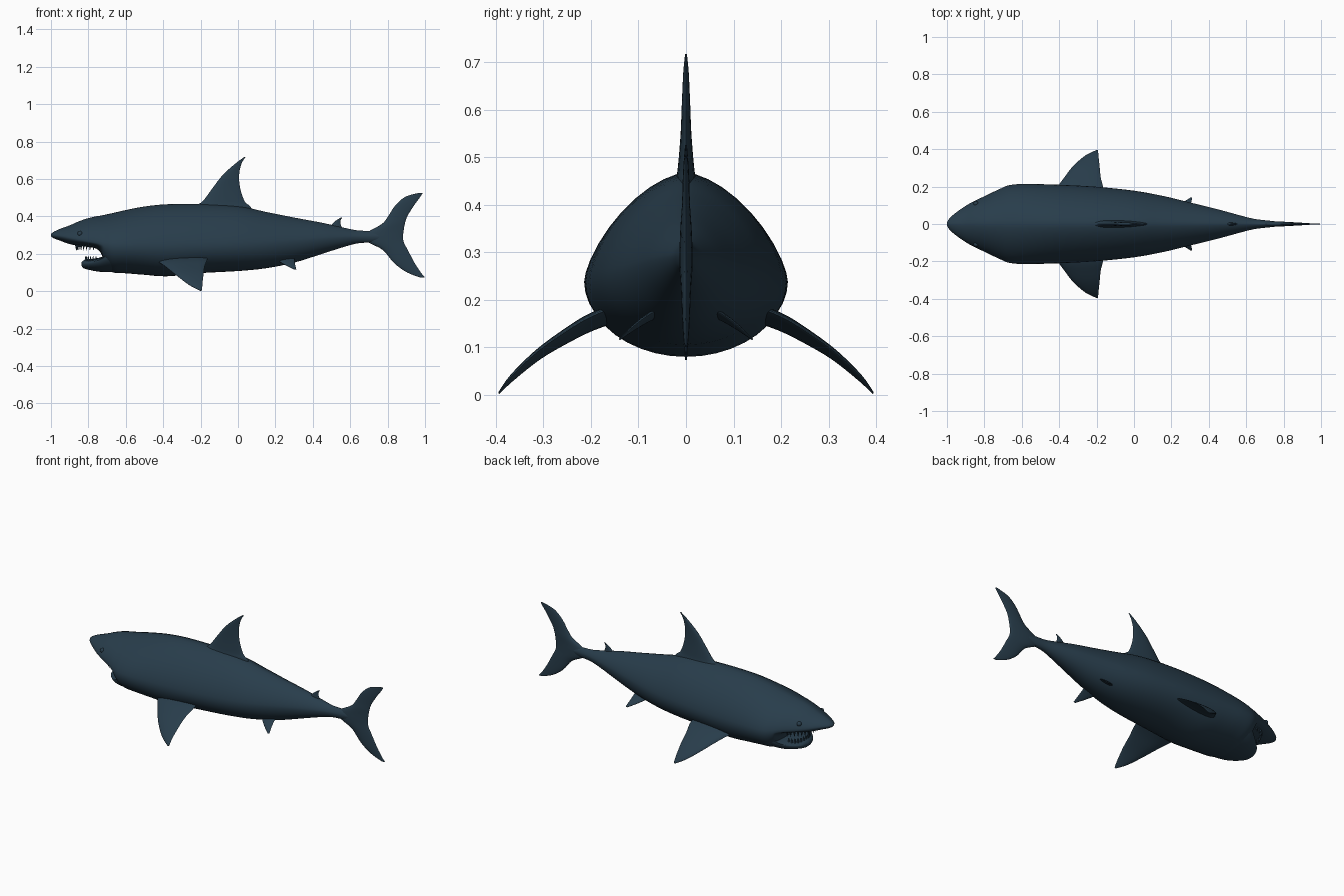
import bpy, bmesh, math
from mathutils import Vector, Matrix

if "Cube" in bpy.data.objects:
    bpy.data.objects.remove(bpy.data.objects["Cube"], do_unlink=True)

skin = bpy.data.materials.new("dark slate blue")
skin.use_nodes = True
COLOUR = (0.021, 0.046, 0.070, 1)
skin.diffuse_color = COLOUR
skin.node_tree.nodes["Principled BSDF"].inputs["Base Color"].default_value = COLOUR


def finish(name, bm):
    bmesh.ops.recalc_face_normals(bm, faces=bm.faces)
    mesh = bpy.data.meshes.new(name)
    bm.to_mesh(mesh)
    bm.free()
    mesh.materials.append(skin)
    obj = bpy.data.objects.new(name, mesh)
    bpy.context.collection.objects.link(obj)
    bpy.ops.object.select_all(action='DESELECT')
    obj.select_set(True)
    bpy.context.view_layer.objects.active = obj
    bpy.ops.object.shade_smooth_by_angle(angle=math.radians(50))
    return obj


def smooth_rows(rows, steps=4):
    """Pass a smooth curve through rows of numbers."""
    rows = [Vector(r) for r in rows]
    out = []
    for i in range(len(rows) - 1):
        p1, p2 = rows[i], rows[i + 1]
        p0, p3 = rows[max(i - 1, 0)], rows[min(i + 2, len(rows) - 1)]
        for s in range(steps):
            t = s / steps
            out.append(p1 + (p2 - p0) * (t / 2)
                       + (p0 * 2 - p1 * 5 + p2 * 4 - p3) * (t * t / 2)
                       + (p1 * 3 - p0 - p2 * 3 + p3) * (t ** 3 / 2))
    return out + [rows[-1]]


def loft(name, rings):
    bm = bmesh.new()
    loops = [[bm.verts.new(p) for p in ring] for ring in rings]
    for a, b in zip(loops, loops[1:]):
        for i in range(len(a)):
            j = (i + 1) % len(a)
            bm.faces.new((a[i], a[j], b[j], b[i]))
    bm.faces.new(loops[0])
    bm.faces.new(loops[-1])
    return finish(name, bm)


def power(v, e):
    return math.copysign(abs(v) ** e, v)


def hull_ring(row, sides=40):
    """Cross-section: ridged above the widest line, round below it."""
    x, top, bottom, mid, half = row
    ring = []
    for i in range(sides):
        a = math.tau * i / sides
        c, s = math.cos(a), math.sin(a)
        if s > 0:
            ring.append((x, half * power(c, 1.25), mid + (top - mid) * s ** 1.25))
        else:
            ring.append((x, half * c, mid + (mid - bottom) * s))
    return ring


def fin_ring(row, normal, tilt=0, sides=20):
    """Thin teardrop section between a leading and a trailing edge."""
    y, z, lead, trail, thick = row
    ring = []
    for i in range(sides):
        a = math.tau * i / sides
        u = (1 - math.cos(a)) / 2
        off = thick * math.sin(a) * (1.2 - 0.6 * u)
        ring.append(Vector((lead + (trail - lead) * u, y, z + tilt * (u - 0.5)))
                    + Vector(normal) * off)
    return ring


# Body and snout: x, top, bottom, height of widest line, half width
body = [
    (-1.0, .306, .294, .300, .008), (-.985, .318, .283, .299, .032),
    (-.95, .334, .270, .295, .062), (-.90, .352, .252, .285, .097),
    (-.85, .374, .243, .275, .125), (-.80, .391, .237, .266, .148),
    (-.755, .401, .226, .258, .170), (-.73, .405, .198, .252, .182),
    (-.712, .409, .135, .247, .190), (-.67, .418, .101, .240, .207),
    (-.60, .434, .096, .238, .214), (-.50, .453, .088, .237, .213),
    (-.38, .465, .080, .237, .209), (-.20, .467, .097, .240, .199),
    (0, .455, .108, .245, .178), (.15, .424, .123, .252, .151),
    (.30, .394, .153, .265, .115), (.45, .366, .200, .280, .078),
    (.56, .341, .235, .288, .048), (.64, .325, .256, .291, .028),
    (.72, .322, .262, .292, .018), (.82, .310, .275, .292, .008),
]
loft("body", [hull_ring(r) for r in smooth_rows(body)])

# Open lower jaw, its rear buried in the body
jaw = [
    (-.838, .152, .140, .146, .010), (-.825, .165, .123, .148, .055),
    (-.79, .172, .113, .152, .097), (-.74, .180, .104, .168, .138),
    (-.68, .200, .102, .200, .174), (-.60, .220, .102, .210, .180),
]
loft("lower_jaw", [hull_ring(r) for r in smooth_rows(jaw)])

# Upright fins: y, z, leading x, trailing x, half thickness
dorsal = [
    (0, .425, -.28, .08, .026), (0, .455, -.235, .065, .022), (0, .48, -.19, .036, .018),
    (0, .55, -.137, .012, .012), (0, .62, -.083, .006, .009),
    (0, .68, -.017, .018, .006), (0, .717, .032, .040, .002),
]
tail = [
    (0, .526, .968, .988, .002), (0, .505, .895, .975, .004),
    (0, .46, .842, .942, .007), (0, .40, .802, .905, .009),
    (0, .36, .770, .892, .012), (0, .32, .700, .885, .014),
    (0, .29, .680, .882, .015), (0, .26, .700, .887, .014),
    (0, .22, .775, .908, .011), (0, .15, .835, .945, .008),
    (0, .10, .905, .978, .004), (0, .073, .975, 1.0, .002),
]
rear_dorsal = [
    (0, .325, .47, .565, .010), (0, .352, .497, .551, .008),
    (0, .375, .520, .547, .005), (0, .393, .548, .557, .002),
]
for name, rows in (("dorsal_fin", dorsal), ("tail_fin", tail), ("rear_dorsal_fin", rear_dorsal)):
    loft(name, [fin_ring(r, (0, 1, 0)) for r in smooth_rows(rows)])

# Paired fins, built on one side and repeated on the other
pectoral = [
    (.14, .178, -.445, -.160, .020), (.20, .155, -.408, -.166, .018),
    (.25, .127, -.372, -.178, .015), (.31, .087, -.325, -.184, .011),
    (.365, .038, -.262, -.190, .007), (.394, .004, -.203, -.192, .002),
]
pelvic = [
    (.05, .180, .195, .300, .010), (.085, .160, .225, .302, .008),
    (.115, .138, .262, .306, .005), (.140, .117, .300, .312, .002),
]
for side, sign in (("left", 1), ("right", -1)):
    for name, rows, tilt in (("pectoral_fin", pectoral, .02), ("pelvic_fin", pelvic, .01)):
        rings = [fin_ring(r, (0, .5, .85), tilt * r[4] / rows[0][4]) for r in smooth_rows(rows)]
        loft(f"{side}_{name}", [[(p.x, p.y * sign, p.z) for p in ring] for ring in rings])
    # Small eye bulge
    bm = bmesh.new()
    bmesh.ops.create_uvsphere(bm, u_segments=16, v_segments=10, radius=.014,
                              matrix=Matrix.Translation((-.845, sign * .108, .308)))
    finish(f"{side}_eye", bm)


def teeth(name, reach, half, base, tip, count):
    """Row of pointed teeth along the curve of a jaw."""
    bm = bmesh.new()
    for i in range(count):
        a = math.radians(-75 + 150 * i / (count - 1))
        spot = Matrix.Translation((-.74 - reach * math.cos(a), half * math.sin(a), (base + tip) / 2))
        flip = Matrix.Rotation(math.pi if tip < base else 0, 4, 'X')
        bmesh.ops.create_cone(bm, cap_ends=True, segments=6, radius1=.008, radius2=.0005,
                              depth=abs(tip - base), matrix=spot @ flip)
    finish(name, bm)


teeth("upper_teeth", .125, .125, .252, .217, 17)
teeth("lower_teeth", .075, .090, .158, .190, 13)
